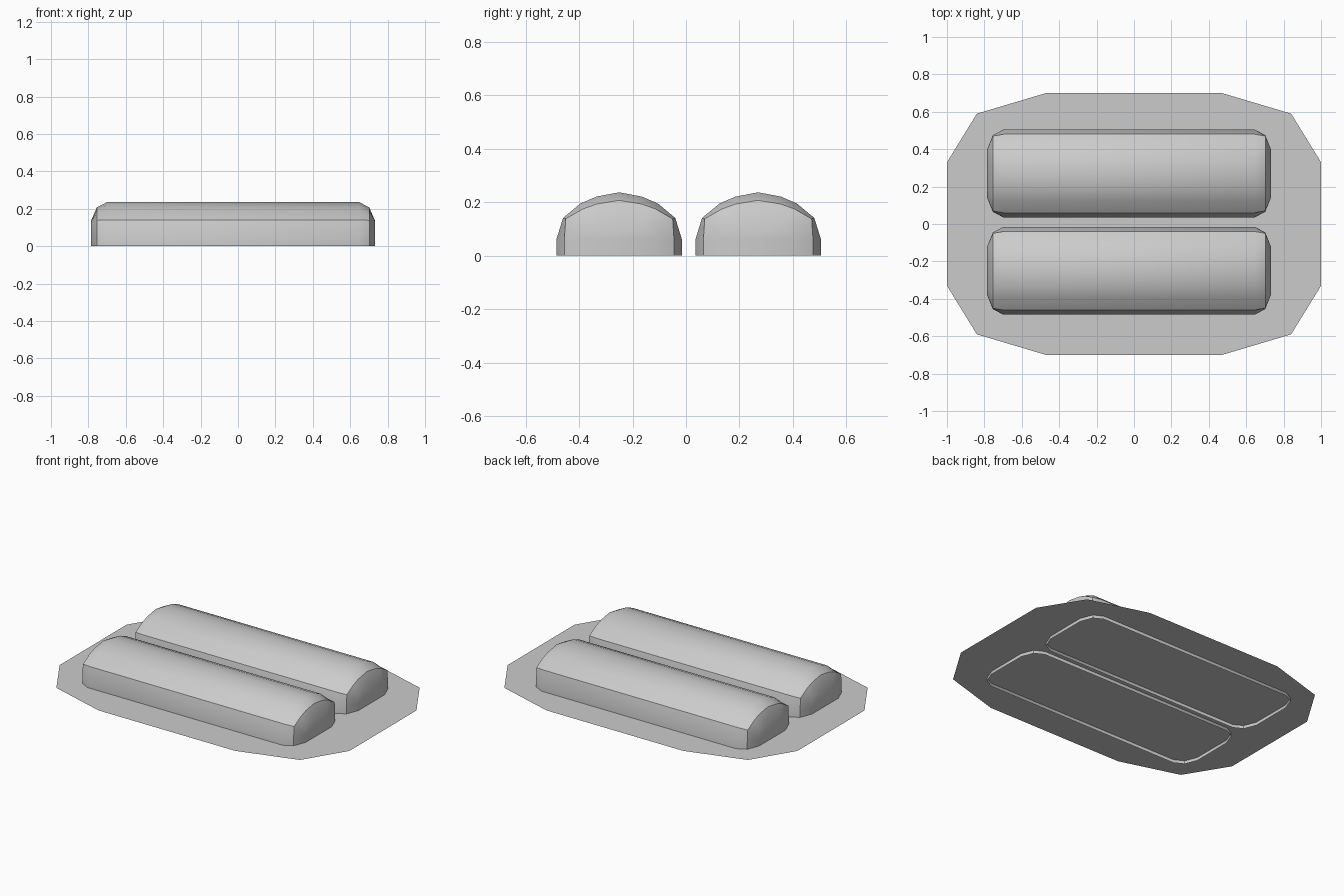
import bpy, bmesh, math

if "Cube" in bpy.data.objects:
    bpy.data.objects.remove(bpy.data.objects["Cube"], do_unlink=True)

grey = bpy.data.materials.new("light_grey")
grey.use_nodes = True
colour = (0.6, 0.6, 0.6, 1)
grey.diffuse_color = colour
grey.node_tree.nodes["Principled BSDF"].inputs["Base Color"].default_value = colour


def make_object(name, bm):
    mesh = bpy.data.meshes.new(name)
    bm.to_mesh(mesh)
    bm.free()
    mesh.materials.append(grey)
    obj = bpy.data.objects.new(name, mesh)
    bpy.context.collection.objects.link(obj)
    return obj


def mirrored(half):
    """Half outline (side to centre) completed across the centre."""
    return half + [(-y, z) for y, z in reversed(half[:-1])]


# Cross-sections of a cushion: bulging end, end rim, full body
END = mirrored([(.13, 0), (.13, .06), (.13, .115), (.09, .13), (.055, .135), (0, .137)])
RIM = mirrored([(.205, 0), (.205, .06), (.2, .138), (.135, .175), (.085, .193), (0, .207)])
BODY = mirrored([(.235, 0), (.235, .06), (.21, .141), (.145, .195), (.085, .221), (0, .237)])
LEFT_END, RIGHT_END = .732, -.785


def make_cushion(name, y_centre):
    stations = [(RIGHT_END, END), (RIGHT_END + .03, RIM), (RIGHT_END + .087, BODY),
                (LEFT_END - .087, BODY), (LEFT_END - .03, RIM), (LEFT_END, END)]
    bm = bmesh.new()
    rings = [[bm.verts.new((x, y + y_centre, z)) for y, z in section]
             for x, section in stations]
    # Skin between stations, open underneath
    for a, b in zip(rings, rings[1:]):
        for i in range(len(a) - 1):
            bm.faces.new((a[i], a[i + 1], b[i + 1], b[i]))
    bm.faces.new(rings[0])
    bm.faces.new(rings[-1][::-1])
    bmesh.ops.recalc_face_normals(bm, faces=bm.faces)
    # The open bottom can confuse the winding, so check a crown face
    top = max(bm.faces, key=lambda f: f.calc_center_median().z)
    if top.normal.z < 0:
        bmesh.ops.reverse_faces(bm, faces=bm.faces)
    obj = make_object(name, bm)
    bpy.ops.object.select_all(action="DESELECT")
    obj.select_set(True)
    bpy.context.view_layer.objects.active = obj
    bpy.ops.object.shade_smooth_by_angle(angle=math.radians(31))


make_cushion("back_cushion", .27)
make_cushion("front_cushion", -.25)

# Thin twelve-sided ground sheet, just above the cushions' lower edge
quarter = [(1, .33), (.84, .59), (.47, .7)]
upper = quarter + [(-x, y) for x, y in reversed(quarter)]
outline = upper + [(-x, -y) for x, y in upper]
bm = bmesh.new()
bm.faces.new([bm.verts.new((x, y, .02)) for x, y in outline])
make_object("base_sheet", bm)
